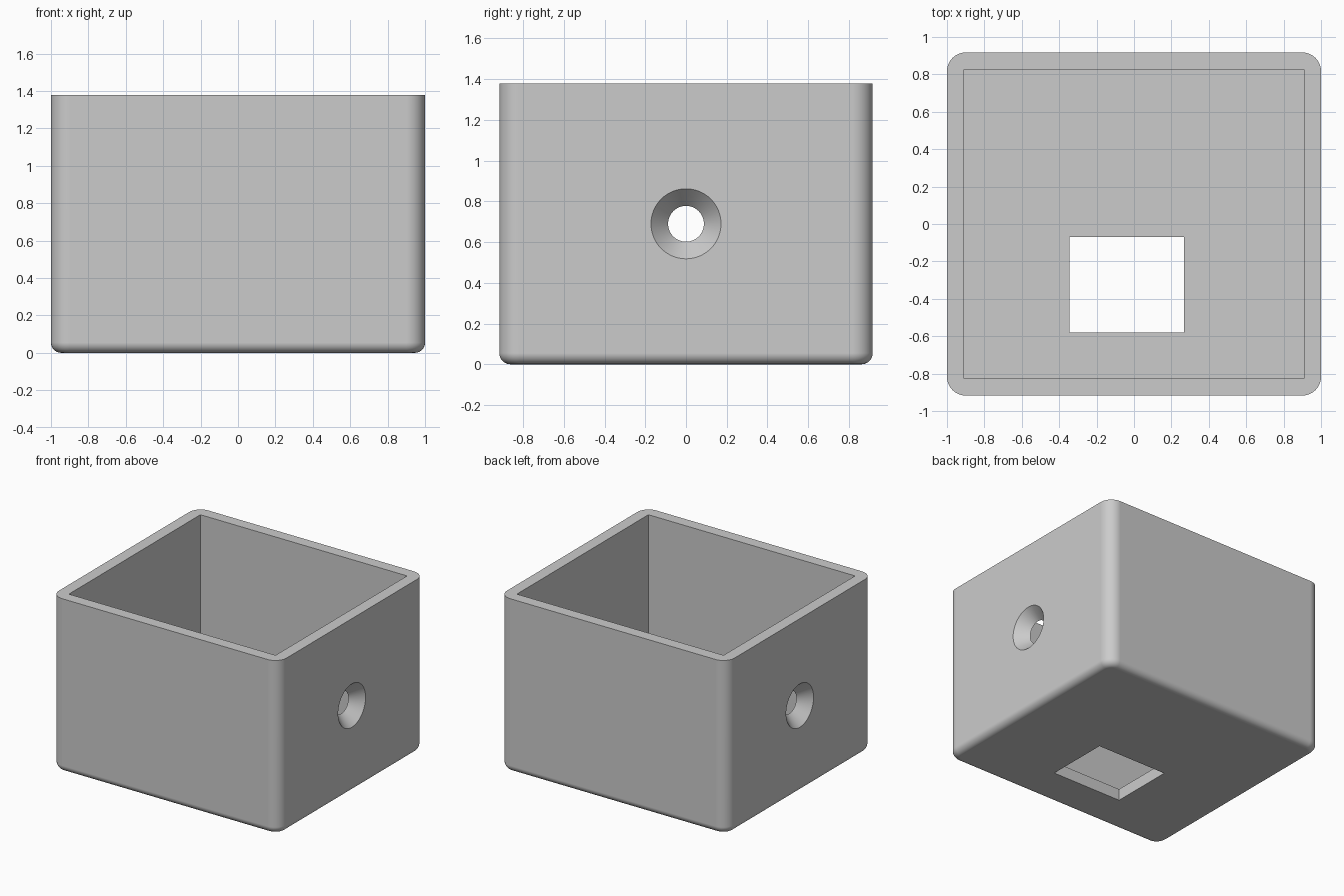
import bpy
import bmesh
from math import radians
from mathutils import Matrix, Vector

cube = bpy.data.objects.get("Cube")
if cube:
    bpy.data.objects.remove(cube, do_unlink=True)

HALF_X, HALF_Y, HEIGHT = 1.0, 0.917, 1.38
WALL = 0.092
CORNER, BOTTOM_ROUND = 0.1, 0.055
HOLE_Z = 0.69

grey = bpy.data.materials.new("light grey")
grey.use_nodes = True
grey.diffuse_color = (0.6, 0.6, 0.6, 1)
grey.node_tree.nodes["Principled BSDF"].inputs["Base Color"].default_value = grey.diffuse_color


def finish(bm, name):
    """Turn a bmesh into a linked grey object."""
    bmesh.ops.recalc_face_normals(bm, faces=bm.faces)
    mesh = bpy.data.meshes.new(name)
    bm.to_mesh(mesh)
    bm.free()
    mesh.materials.append(grey)
    obj = bpy.data.objects.new(name, mesh)
    bpy.context.collection.objects.link(obj)
    return obj


def block(low, high):
    """A bmesh box between two corners."""
    low, high = Vector(low), Vector(high)
    bm = bmesh.new()
    matrix = Matrix.Translation((low + high) / 2) @ Matrix.Diagonal((*(high - low), 1))
    bmesh.ops.create_cube(bm, size=1, matrix=matrix)
    return bm


def bevel(bm, edges, radius, segments):
    bmesh.ops.bevel(bm, geom=edges, offset=radius, segments=segments,
                    profile=0.5, affect='EDGES', clamp_overlap=False)


# Outer body: rounded uprights, then a smaller round along the base
bm = block((-HALF_X, -HALF_Y, 0), (HALF_X, HALF_Y, HEIGHT))
uprights = [e for e in bm.edges if abs(e.verts[0].co.z - e.verts[1].co.z) > 1]
bevel(bm, uprights, CORNER, 10)
base = [e for e in bm.edges if all(v.co.z < 0.001 for v in e.verts)]
bevel(bm, base, BOTTOM_ROUND, 6)
box = finish(bm, "open_box")

# Cutters: the cavity, the floor window and a tapered hole in each side wall
cutters = [
    finish(block((-HALF_X + WALL, -HALF_Y + WALL, WALL),
                 (HALF_X - WALL, HALF_Y - WALL, HEIGHT + 0.2)), "cavity_cutter"),
    finish(block((-0.345, -0.58, -0.2), (0.268, -0.07, 0.3)), "window_cutter"),
]
for side, name in ((1, "left"), (-1, "right")):
    slope = (0.172 - 0.088) / WALL
    extra = 0.02
    bm = bmesh.new()
    bmesh.ops.create_cone(
        bm, cap_ends=True, segments=64,
        radius1=0.088 - slope * extra, radius2=0.172 + slope * extra,
        depth=WALL + 2 * extra,
        matrix=Matrix.Translation((side * (HALF_X - WALL / 2), 0, HOLE_Z))
        @ Matrix.Rotation(side * radians(90), 4, 'Y'))
    cutters.append(finish(bm, name + "_hole_cutter"))

bpy.ops.object.select_all(action='DESELECT')
box.select_set(True)
bpy.context.view_layer.objects.active = box
for cutter in cutters:
    cut = box.modifiers.new(cutter.name, 'BOOLEAN')
    cut.operation = 'DIFFERENCE'
    cut.solver = 'EXACT'
    cut.object = cutter
    bpy.ops.object.modifier_apply(modifier=cut.name)
    bpy.data.objects.remove(cutter, do_unlink=True)

# Smooth rounds with flat walls
bpy.ops.object.shade_smooth_by_angle(angle=radians(30))
weighted = box.modifiers.new("flat_walls", 'WEIGHTED_NORMAL')
weighted.keep_sharp = True
